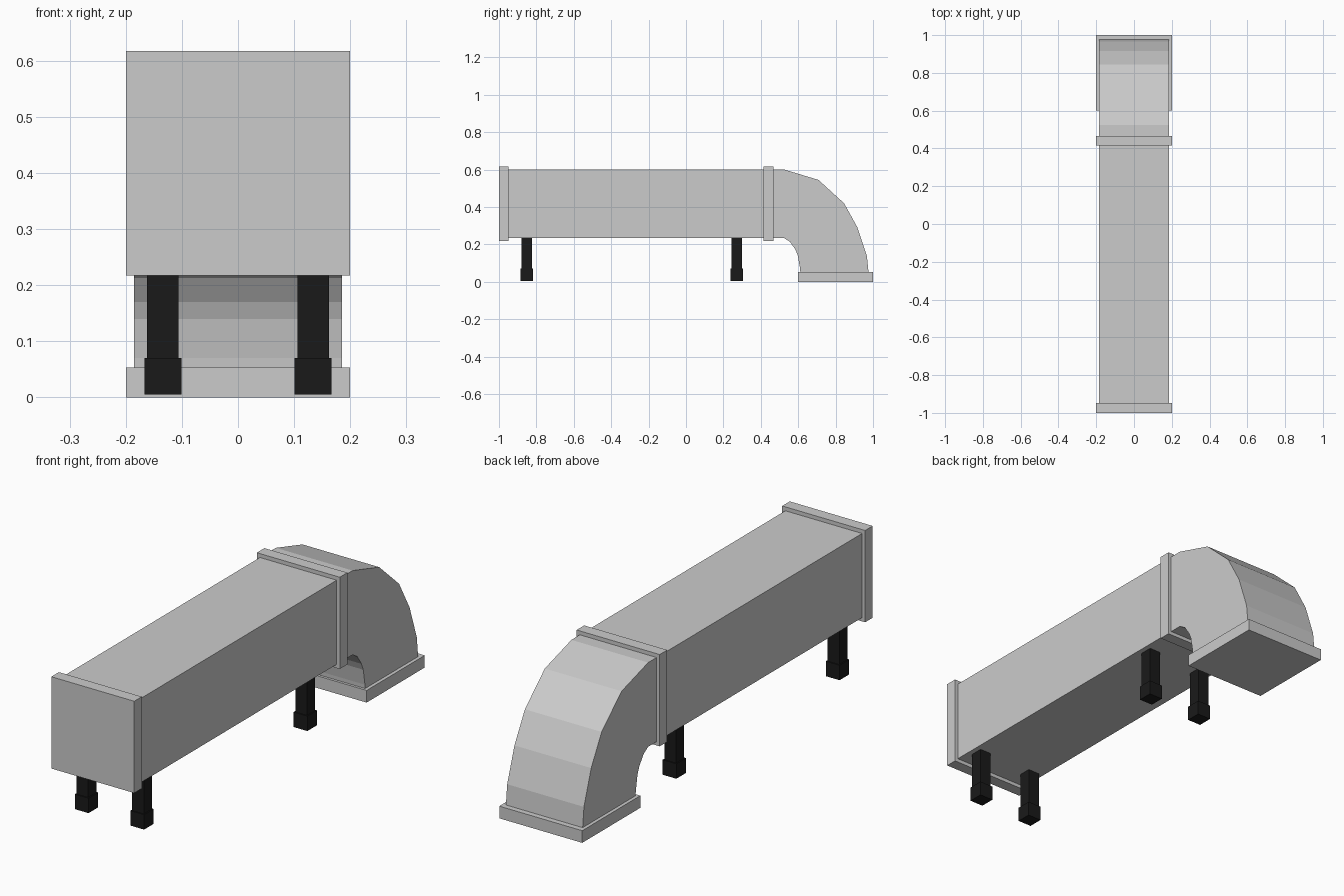
import bpy, bmesh

if "Cube" in bpy.data.objects:
    bpy.data.objects.remove(bpy.data.objects["Cube"])

black = bpy.data.materials.new("black")
black.diffuse_color = (0.01, 0.01, 0.01, 1)
black.use_nodes = True
black.node_tree.nodes["Principled BSDF"].inputs["Base Color"].default_value = black.diffuse_color


def make_object(name, bm, mat=None):
    bmesh.ops.recalc_face_normals(bm, faces=bm.faces)
    mesh = bpy.data.meshes.new(name)
    bm.to_mesh(mesh)
    bm.free()
    if mat:
        mesh.materials.append(mat)
    obj = bpy.data.objects.new(name, mesh)
    bpy.context.collection.objects.link(obj)
    return obj


def box(name, x, y, z, mat=None):
    bm = bmesh.new()
    bmesh.ops.create_cube(bm, size=1)
    for v in bm.verts:
        for i, (lo, hi) in enumerate((x, y, z)):
            v.co[i] = lo if v.co[i] < 0 else hi
    return make_object(name, bm, mat)


# Straight duct and its flanges
box("duct", (-0.185, 0.185), (-0.96, 0.43), (0.233, 0.6))
box("front_flange", (-0.2, 0.2), (-1.0, -0.948), (0.217, 0.617))
box("middle_flange", (-0.2, 0.2), (0.415, 0.467), (0.217, 0.617))
box("outlet_flange", (-0.2, 0.2), (0.6, 1.0), (0.0, 0.053))

# Elbow: matching outer and inner side-profile points (y, z), swept across x
outer = [(0.45, 0.6), (0.525, 0.6), (0.708, 0.545), (0.845, 0.42),
         (0.917, 0.29), (0.967, 0.14), (0.977, 0.04)]
inner = [(0.45, 0.233), (0.525, 0.233), (0.557, 0.213), (0.586, 0.17),
         (0.598, 0.14), (0.61, 0.07), (0.612, 0.04)]
bm = bmesh.new()
rings = [[bm.verts.new((x, *p)) for x, p in
          ((-0.185, o), (0.185, o), (0.185, i), (-0.185, i))]
         for o, i in zip(outer, inner)]
for a, b in zip(rings, rings[1:]):
    for k in range(4):
        bm.faces.new((a[k], a[(k + 1) % 4], b[(k + 1) % 4], b[k]))
bm.faces.new(rings[0])
bm.faces.new(rings[-1])
make_object("elbow", bm)

# Four legs with wider feet
for row, y in (("front", -0.852), ("back", 0.272)):
    for side, x in (("left", -0.134), ("right", 0.134)):
        for part, r, z in (("leg", 0.028, (0.06, 0.24)),
                           ("foot", 0.033, (0.005, 0.07))):
            box(f"{row}_{side}_{part}", (x - r, x + r), (y - r, y + r), z, black)
